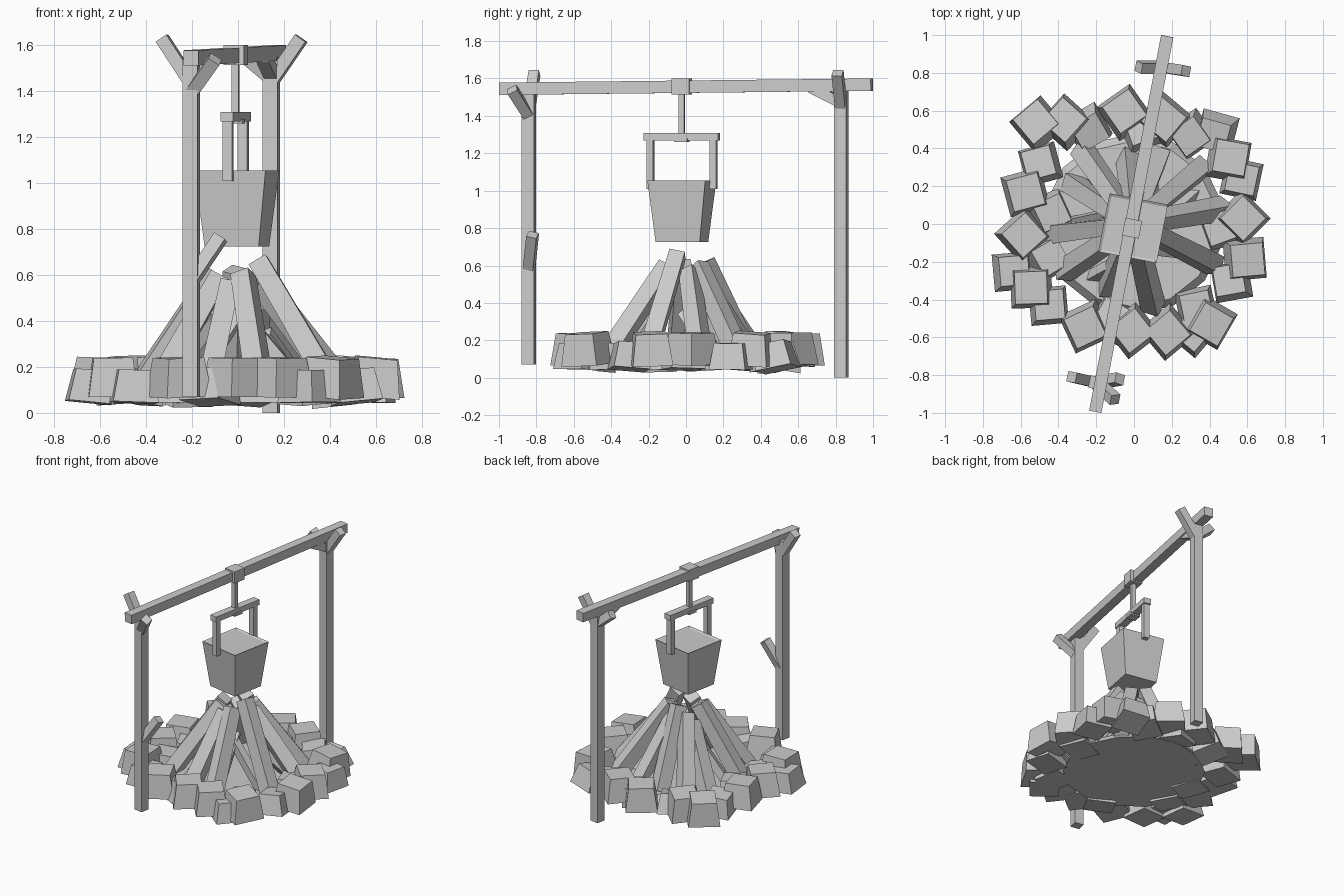
import bpy, bmesh, random
from math import radians, cos, sin
from mathutils import Vector, Matrix

if "Cube" in bpy.data.objects:
    bpy.data.objects.remove(bpy.data.objects["Cube"])

random.seed(4)
YAW = radians(-11)      # the whole frame is turned slightly about z
Z = Vector((0, 0, 1))


def make(name, bm, mat=Matrix()):
    me = bpy.data.meshes.new(name)
    bm.transform(mat)
    bm.to_mesh(me)
    bm.free()
    ob = bpy.data.objects.new(name, me)
    bpy.context.collection.objects.link(ob)
    return ob


def frustum(bottom, top, h):
    """Four-sided block, centred, with a different bottom and top size."""
    bm = bmesh.new()
    bmesh.ops.create_cube(bm, size=1)
    for v in bm.verts:
        s = top if v.co.z > 0 else bottom
        v.co = Vector((v.co.x * s, v.co.y * s, v.co.z * h))
    return bm


def bar(name, a, b, w, end=None, roll=0):
    """Square timber running from a to b."""
    a, b = Vector(a), Vector(b)
    d = b - a
    z = d.normalized()
    y = z.cross(Vector((cos(YAW), sin(YAW), 0))).normalized()
    x = y.cross(z)
    rot = Matrix((x, y, z)).transposed().to_4x4()
    m = Matrix.Translation((a + b) / 2) @ rot @ Matrix.Rotation(roll, 4, 'Z')
    return make(name, frustum(w, end or w, d.length), m)


def block(name, loc, size):
    bm = bmesh.new()
    bmesh.ops.create_cube(bm, size=1)
    m = Matrix.Translation(loc) @ Matrix.Rotation(YAW, 4, 'Z') @ Matrix.Diagonal((*size, 1))
    return make(name, bm, m)


# frame: two posts, cross beam
bar("front_post", (-.203, -.84, .07), (-.203, -.84, 1.54), .066)
bar("back_post", (.145, .83, 0), (.145, .83, 1.55), .066)
bar("cross_beam", (-.205, -.994, 1.545), (.176, .994, 1.567), .066)

# forked twigs on the posts
twigs = [((-.20, -.84, 1.43), (-.33, -.81, 1.63)),
         ((-.20, -.84, 1.40), (-.10, -.93, 1.54)),
         ((-.20, -.84, .58), (-.075, -.82, .765)),
         ((.145, .83, 1.44), (.275, .81, 1.63)),
         ((.145, .83, 1.46), (.025, .83, 1.56)),
         ((.145, .82, 1.475), (.11, .67, 1.55))]
for i, (a, b) in enumerate(twigs):
    bar(f"twig_{i}", a, b, .056)

# hanger: collar, rod, handle bar and straps
along = Vector((-sin(YAW), cos(YAW), 0))
c = Vector((-.01, -.022, 0))
block("hanger_collar", c + Z * 1.557, (.09, .095, .086))
block("hanger_rod", c + Z * 1.40, (.03, .03, .27))
block("rod_foot", c + Z * 1.27, (.07, .07, .02))
block("handle_bar", c + Z * 1.289, (.055, .405, .04))
for side in (-1, 1):
    block("handle_strap", c + along * side * .172 + Z * 1.145, (.042, .036, .27))

# tapered bucket with a recessed filling
bm = frustum(.24, .315, .33)
top = max(bm.faces, key=lambda f: f.calc_center_median().z)
bmesh.ops.inset_region(bm, faces=[top], thickness=.02)
for v in top.verts:
    v.co.z -= .008
make("bucket", bm, Matrix.Translation((-.005, -.022, .89)) @ Matrix.Rotation(YAW, 4, 'Z'))

# leaning logs: angle, foot radius, tip height
logs = [(10, .53, .57), (40, .52, .60), (70, .44, .52), (95, .40, .62), (125, .53, .56),
        (147, .45, .50), (187, .50, .61), (214, .50, .59), (248, .42, .56),
        (283, .50, .60), (333, .53, .66)]
for i, (deg, r, h) in enumerate(logs):
    u = Vector((cos(radians(deg)), sin(radians(deg)), 0))
    bar(f"log_{i}", u * (r - .05) + Z * .08, u * .10 + Z * h, .098, .085,
        roll=random.uniform(-.5, .5))

# shorter kindling between the logs
for i in range(7):
    a = radians(i * 51 + 27)
    u = Vector((cos(a), sin(a), 0))
    w = Vector((-u.y, u.x, 0)) * random.uniform(-.15, .15)
    bar(f"kindling_{i}", u * .36 + Z * .07, u * .10 + w + Z * random.uniform(.32, .48), .055,
        roll=random.uniform(0, 1))

# ash bed
bm = bmesh.new()
bmesh.ops.create_cone(bm, cap_ends=True, segments=14, radius1=.48, radius2=.44, depth=.05)
make("ash_bed", bm, Matrix.Translation((0, 0, .07)))


def stone(name, x, y, z, w, h, deg, tilt):
    # tilt leans the top of the stone away from (or towards) the centre
    axis = Vector((-y, x, 0)).normalized()
    m = (Matrix.Translation((x, y, z)) @ Matrix.Rotation(radians(tilt), 4, axis)
         @ Matrix.Rotation(radians(deg), 4, 'Z'))
    make(name, frustum(w * 1.28, w, h), m)


# ring of large stones: x, y, turn in degrees
big = [(-.52, .54, 40), (-.37, .55, 48), (-.05, .60, 35), (.16, .56, 50), (.51, .35, -10),
       (.58, .03, 45), (.60, -.19, 5), (.41, -.53, -30), (.18, -.58, 40), (-.01, -.57, 38),
       (-.26, -.55, 25), (-.55, -.34, 2), (-.59, -.06, 42), (-.58, .17, 15)]
for i, (x, y, deg) in enumerate(big):
    stone(f"large_stone_{i}", x * .99, y * .99, .155, .17, .17, deg, random.uniform(-4, 7))

# smaller stones tucked between and beneath
small = [(-.50, .32, 15), (-.24, .50, 30), (.43, .48, -15), (.57, .24, -12), (.51, -.30, 10),
         (.31, -.57, 50), (-.45, -.43, 5), (-.64, -.25, 5), (.04, .50, 20), (-.12, -.50, 60),
         (.46, -.02, 20), (-.45, -.18, 30), (.33, -.44, 12), (.30, .47, 35), (-.44, .06, 25)]
for i, (x, y, deg) in enumerate(small):
    stone(f"small_stone_{i}", x, y, .115, .155, .14, deg, random.uniform(-14, 10))
